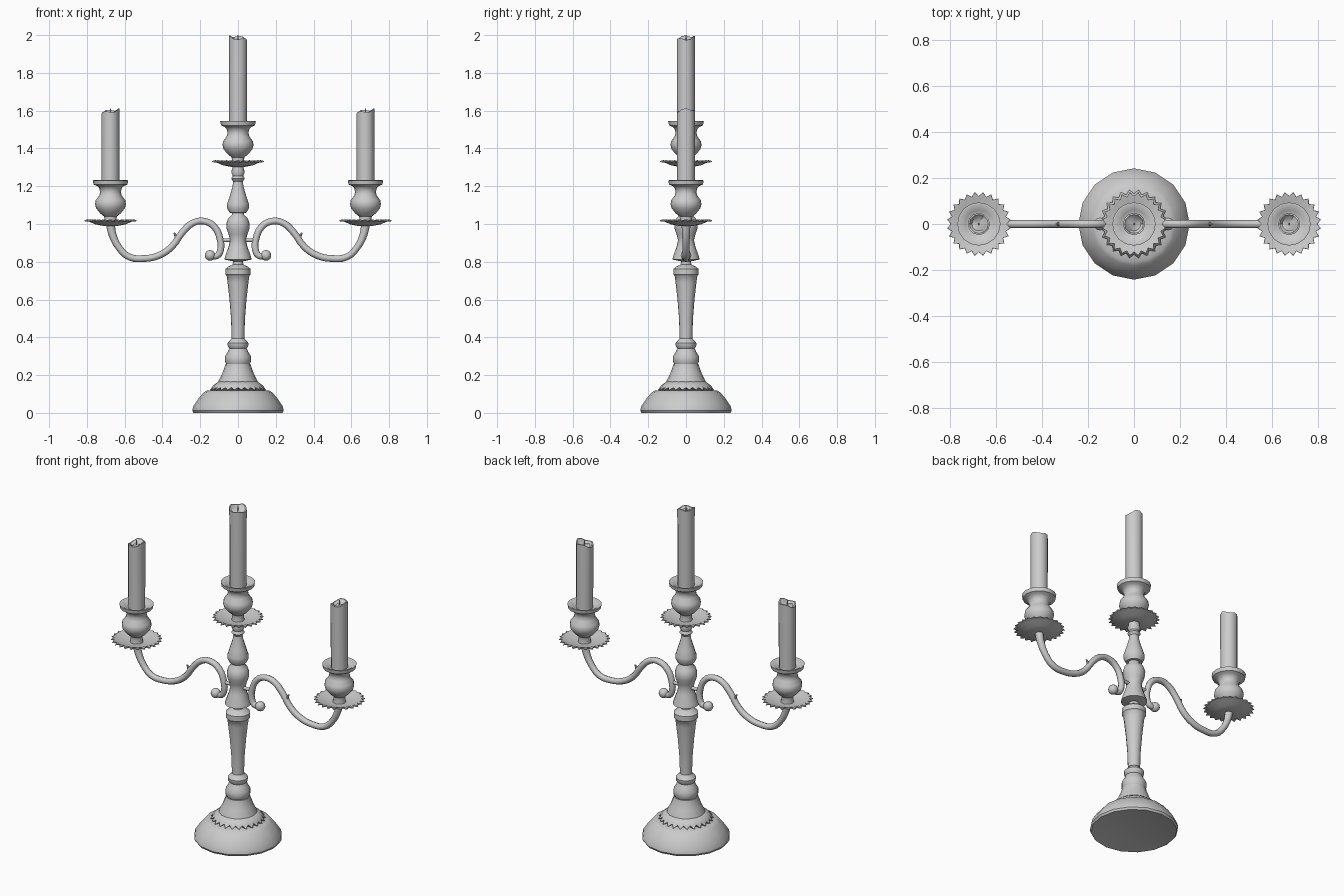
import bpy, bmesh
from math import sin, cos, pi

if "Cube" in bpy.data.objects:
    bpy.data.objects.remove(bpy.data.objects["Cube"])


def finish(obj, angle=40):
    bpy.ops.object.select_all(action='DESELECT')
    obj.select_set(True)
    bpy.context.view_layer.objects.active = obj
    bpy.ops.object.shade_smooth_by_angle(angle=angle * pi / 180)
    return obj


def lathe(name, profile, n=16, x=0, z=0, top=None, closed=False, angle=40):
    """Spin (radius, height[, tooth radius, tooth height]) points round z.
    Odd spokes use the tooth values; top(a) adds height to points above z 0.9 of the profile."""
    bm = bmesh.new()
    rings = []
    for p in profile:
        r, h = p[:2]
        r2, h2 = p[2:] if len(p) == 4 else (r, h)
        if r == 0:
            rings.append([bm.verts.new((x, 0, z + h))])
            continue
        ring = []
        for i in range(n):
            a = 2 * pi * i / n
            rr, hh = (r2, h2) if i % 2 else (r, h)
            if top and hh > 0.1:
                hh += top(a)
            ring.append(bm.verts.new((x + rr * cos(a), rr * sin(a), z + hh)))
        rings.append(ring)
    pairs = list(zip(rings, rings[1:]))
    if closed:
        pairs.append((rings[-1], rings[0]))
    for a, b in pairs:
        for i in range(n):
            j = (i + 1) % n
            quad = [a[i % len(a)], a[j % len(a)], b[j % len(b)], b[i % len(b)]]
            bm.faces.new(list(dict.fromkeys(quad)))
    bmesh.ops.recalc_face_normals(bm, faces=bm.faces)
    me = bpy.data.meshes.new(name)
    bm.to_mesh(me)
    bm.free()
    obj = bpy.data.objects.new(name, me)
    bpy.context.collection.objects.link(obj)
    return finish(obj, angle)


# Foot, with a slightly hollow underside
lathe("foot", [(0, .025), (.15, .015), (.235, 0), (.242, .012), (.237, .035), (.21, .075),
               (.182, .108), (.165, .118), (.12, .122), (0, .122)])

# Scalloped collar and flared neck above the foot
lathe("foot_collar", [(.115, .118), (.132, .135, .15, .12), (.125, .15, .137, .14),
                      (.105, .165), (.08, .165)], n=48, closed=True)
lathe("flared_neck", [(0, .12), (.118, .12), (.108, .16), (.085, .205), (.068, .25), (.067, .258), (0, .258)])
lathe("lower_knop", [(0, .255), (.06, .255), (.068, .27), (.068, .30), (.055, .322), (.046, .342),
                     (.054, .352), (.055, .37), (.045, .382), (.034, .392), (.03, .40), (0, .40)])

# Tapered shaft
lathe("shaft", [(0, .39), (.034, .395), (.034, .41), (.037, .50), (.045, .60), (.055, .69),
                (.06, .725), (.067, .732), (.067, .762), (.05, .775), (.028, .785), (.027, .815), (0, .815)])

# Waisted node that carries the arms, and the vase shaped stem above
lathe("arm_node", [(0, .80), (.03, .803), (.072, .812), (.068, .83), (.05, .88), (.042, .915),
                   (.05, .945), (.06, .975), (.062, 1.0), (.052, 1.03), (.032, 1.05),
                   (.03, 1.07), (0, 1.07)])
lathe("upper_stem", [(0, 1.055), (.045, 1.06), (.058, 1.085), (.058, 1.105), (.045, 1.145), (.03, 1.195),
                     (.025, 1.225), (.036, 1.24), (.028, 1.255), (.036, 1.275), (.03, 1.295),
                     (.03, 1.31), (0, 1.31)])


# Candle holder: scalloped drip dish, cup, candle and wick
def holder(side, x, z, height, phase):
    lathe(side + "_drip_dish", [(0, -.005), (.04, -.005), (.08, .003), (.112, .017),
                                (.122, .024, .14, .02), (.121, .03, .138, .026), (.108, .024),
                                (.075, .012), (.04, .008), (0, .008)], n=48, x=x, z=z)
    lathe(side + "_cup", [(0, .0), (.036, .005), (.032, .03), (.034, .045), (.055, .062), (.076, .088),
                          (.082, .11), (.078, .132), (.06, .155), (.055, .175), (.06, .195),
                          (.072, .207), (.09, .214), (.094, .236), (.086, .237), (.06, .222),
                          (.045, .215), (0, .215)], x=x, z=z)

    def melt(a):
        return .009 * cos(a - phase) + .007 * cos(3 * a + phase)
    lathe(side + "_candle", [(0, 0), (.047, 0), (.048, height - .012), (.041, height - .012),
                             (.03, height - .024), (0, height - .026)],
          n=12, x=x, z=z + .19, top=melt)
    lathe(side + "_wick", [(0, 0), (.004, 0), (.003, .032), (0, .032)], n=6, x=x, z=z + .16 + height)


holder("centre", 0, 1.308, .50, 2.5)
holder("left", -.675, .995, .425, .4)
holder("right", .675, .995, .425, .4)


# S-curved arm with a curled ball end, swept round tube
def arm(side, s):
    path = [(.675, .995, 1.3), (.665, .945, 1.15), (.63, .875, 1), (.575, .825, 1), (.50, .817, 1),
            (.42, .833, 1), (.35, .88, 1), (.295, .955, 1), (.24, 1.005, 1), (.18, 1.015, 1),
            (.125, .985, 1), (.095, .92, 1), (.092, .865, 1), (.11, .832, .95), (.145, .83, .9)]
    cu = bpy.data.curves.new(side + "_arm", 'CURVE')
    cu.dimensions = '3D'
    cu.bevel_depth = .018
    cu.bevel_resolution = 2
    cu.use_fill_caps = True
    cu.resolution_u = 3
    sp = cu.splines.new('BEZIER')
    sp.bezier_points.add(len(path) - 1)
    for bp, (x, z, r) in zip(sp.bezier_points, path):
        bp.co = (s * x, 0, z)
        bp.radius = r
        bp.handle_left_type = bp.handle_right_type = 'AUTO'
    obj = bpy.data.objects.new(side + "_arm", cu)
    bpy.context.collection.objects.link(obj)
    bpy.ops.object.select_all(action='DESELECT')
    obj.select_set(True)
    bpy.context.view_layer.objects.active = obj
    bpy.ops.object.convert(target='MESH')
    finish(bpy.context.object, 60)

    # Curl end ball
    bpy.ops.mesh.primitive_uv_sphere_add(segments=12, ring_count=8, radius=.028, location=(s * .148, 0, .834))
    bpy.context.object.name = side + "_scroll_end"
    finish(bpy.context.object, 60)

    # Small leaf bud on the arm
    bpy.ops.mesh.primitive_cone_add(vertices=8, radius1=.014, radius2=.004, depth=.05,
                                    location=(s * .327, 0, .932), rotation=(0, s * .5, 0))
    bpy.context.object.name = side + "_leaf_bud"
    finish(bpy.context.object)

    # Peg joining arm to node
    bpy.ops.mesh.primitive_cylinder_add(vertices=10, radius=.01, depth=.07,
                                        location=(s * .06, 0, .915), rotation=(0, pi / 2, 0))
    bpy.context.object.name = side + "_arm_peg"
    finish(bpy.context.object)


arm("left", -1)
arm("right", 1)
